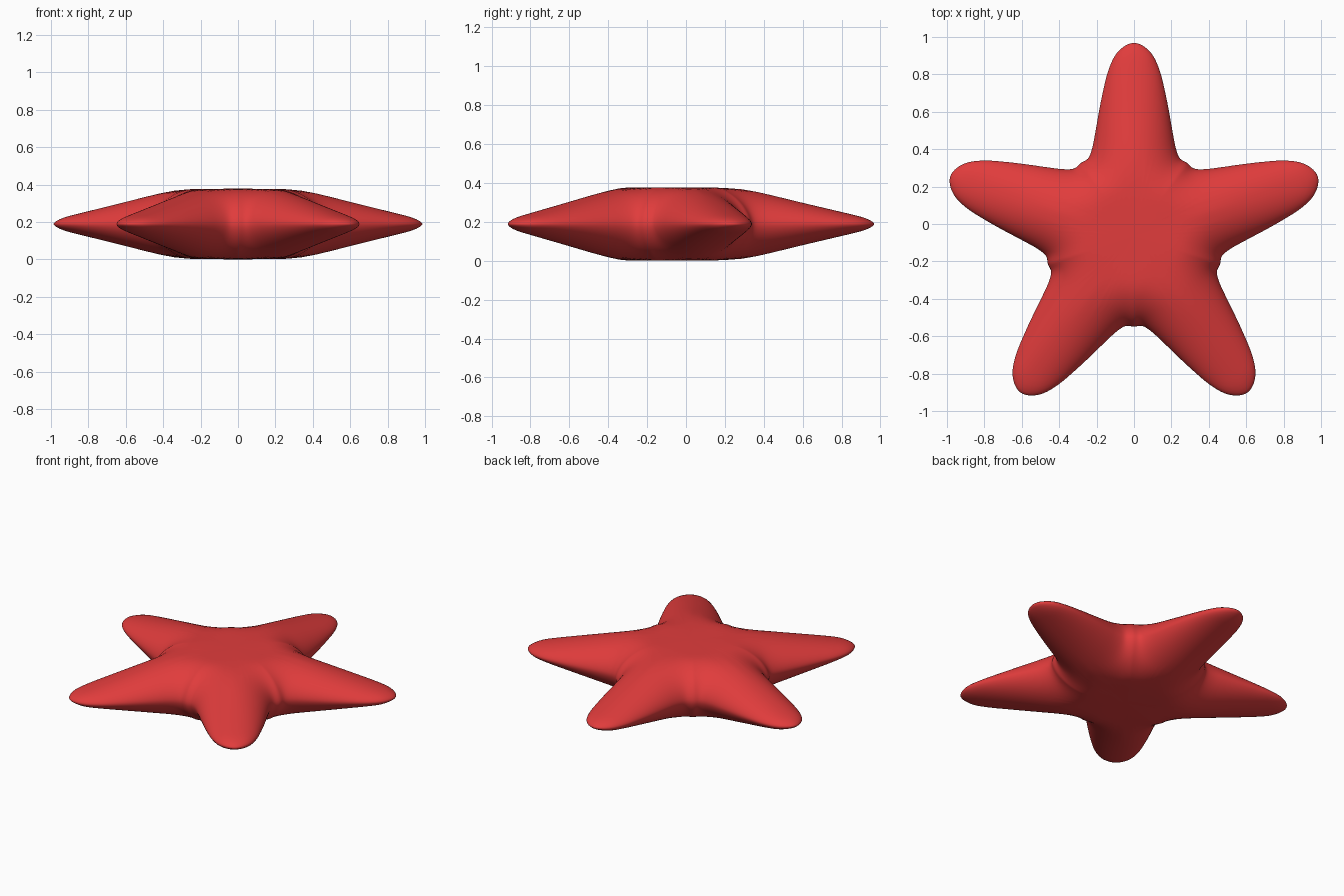
import bpy, bmesh, math
from mathutils import Vector, kdtree

if "Cube" in bpy.data.objects:
    bpy.data.objects.remove(bpy.data.objects["Cube"])

CENTRE = Vector((0, -0.065))
MID_Z = 0.189
RINGS = 18

# Half outline of one arm: (distance along arm, half width), tip to valley
HALF = [(1.035, 0), (1.015, 0.055), (0.965, 0.103), (0.88, 0.14), (0.77, 0.167),
        (0.67, 0.187), (0.55, 0.208), (0.47, 0.224), (0.415, 0.246)]
VALLEY = 0.485
# Half thickness and rounding width along the arm
THICK = [(0, 0.189), (0.25, 0.187), (0.36, 0.18), (0.45, 0.162), (0.63, 0.117),
         (0.83, 0.07), (0.97, 0.037), (1.04, 0.02)]
ROUND = [(0, 0.25), (0.42, 0.24), (0.55, 0.205), (0.77, 0.16), (0.88, 0.13),
         (0.97, 0.075), (1.04, 0.055)]


def lookup(table, x):
    for (x0, y0), (x1, y1) in zip(table, table[1:]):
        if x <= x1:
            return y0 + (y1 - y0) * max(0, x - x0) / (x1 - x0)
    return table[-1][1]


def rotate(u, v, a):
    return Vector((u * math.cos(a) - v * math.sin(a), u * math.sin(a) + v * math.cos(a)))


def smooth_loop(pts, steps):
    out, n = [], len(pts)
    for i in range(n):
        a, b, c, d = (pts[(i + k) % n] for k in (-1, 0, 1, 2))
        for s in range(steps):
            t = s / steps
            out.append(0.5 * (2 * b + (c - a) * t + (2 * a - 5 * b + 4 * c - d) * t * t
                              + (3 * b - a - 3 * c + d) * t ** 3))
    return out


# Five-armed outline
control = []
for i in range(5):
    ang = math.radians(90 + 72 * i)
    local = [(u, -v) for u, v in reversed(HALF)] + HALF[1:]
    control += [rotate(u, v, ang) for u, v in local]
    control.append(rotate(VALLEY, 0, ang + math.radians(36)))
outline = smooth_loop(control, 4)
fine = smooth_loop(control, 60)
tree = kdtree.KDTree(len(fine))
for i, p in enumerate(fine):
    tree.insert((p.x, p.y, 0), i)
tree.balance()


def half_height(p):
    # Distance along the nearest arm sets thickness, distance to the edge rounds it
    u = max(p.dot(rotate(1, 0, math.radians(90 + 72 * i))) for i in range(5))
    d = tree.find((p.x, p.y, 0))[2]
    x = min(1, d / lookup(ROUND, u))
    return lookup(THICK, u) * (1 - (1 - x) ** 2) ** 0.58


# Skin: shared rim, then rings shrinking to the centre above and below
bm = bmesh.new()
n = len(outline)
rim = [bm.verts.new((p.x + CENTRE.x, p.y + CENTRE.y, MID_Z)) for p in outline]
scales = [math.sin(math.pi / 2 * k / RINGS) for k in range(RINGS - 1, 0, -1)]
heights = [[half_height(p * s) for p in outline] for s in scales]
for side in (1, -1):
    prev = rim
    for s, hs in zip(scales, heights):
        ring = [bm.verts.new((p.x * s + CENTRE.x, p.y * s + CENTRE.y, MID_Z + side * h))
                for p, h in zip(outline, hs)]
        for i in range(n):
            j = (i + 1) % n
            bm.faces.new((prev[i], prev[j], ring[j], ring[i]))
        prev = ring
    hub = bm.verts.new((CENTRE.x, CENTRE.y, MID_Z + side * THICK[0][1]))
    for i in range(n):
        bm.faces.new((prev[i], prev[(i + 1) % n], hub))
bmesh.ops.recalc_face_normals(bm, faces=bm.faces)
for f in bm.faces:
    f.smooth = True

mesh = bpy.data.meshes.new("starfish_body")
bm.to_mesh(mesh)
bm.free()
body = bpy.data.objects.new("starfish_body", mesh)
bpy.context.collection.objects.link(body)

# Soften the skin slightly
soft = body.modifiers.new("soften", 'SMOOTH')
soft.factor = 0.5
soft.iterations = 3

red = bpy.data.materials.new("red")
red.diffuse_color = (0.75, 0.045, 0.045, 1)
red.use_nodes = True
red.node_tree.nodes["Principled BSDF"].inputs["Base Color"].default_value = red.diffuse_color
mesh.materials.append(red)
